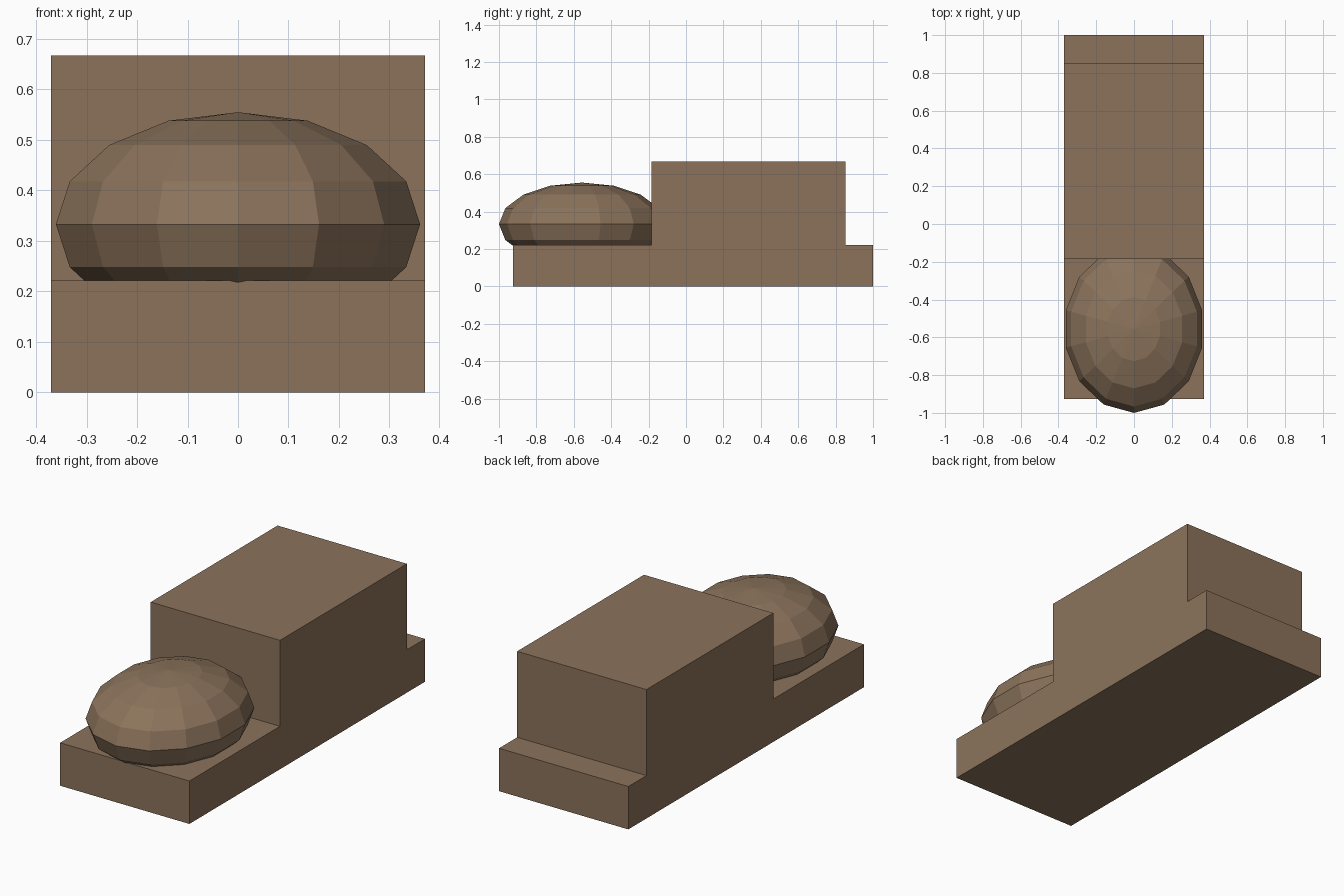
import bpy, bmesh
from mathutils import Matrix

if "Cube" in bpy.data.objects:
    bpy.data.objects.remove(bpy.data.objects["Cube"])

brown = bpy.data.materials.new("brown")
brown.diffuse_color = (0.258, 0.171, 0.105, 1)
brown.use_nodes = True
brown.node_tree.nodes["Principled BSDF"].inputs["Base Color"].default_value = brown.diffuse_color


def add_object(name, bm):
    bmesh.ops.recalc_face_normals(bm, faces=bm.faces)
    mesh = bpy.data.meshes.new(name)
    bm.to_mesh(mesh)
    bm.free()
    mesh.materials.append(brown)
    obj = bpy.data.objects.new(name, mesh)
    bpy.context.collection.objects.link(obj)
    return obj


# Stepped body: side profile (y, z) extruded across the width
HALF_WIDTH = 0.37
profile = [(-0.926, 0), (1, 0), (1, 0.222), (0.852, 0.222),
           (0.852, 0.667), (-0.185, 0.667), (-0.185, 0.222), (-0.926, 0.222)]
bm = bmesh.new()
side = bm.faces.new([bm.verts.new((-HALF_WIDTH, y, z)) for y, z in profile])
extruded = bmesh.ops.extrude_face_region(bm, geom=[side], use_keep_orig=True)
bmesh.ops.translate(bm, vec=(2 * HALF_WIDTH, 0, 0),
                    verts=[v for v in extruded["geom"] if isinstance(v, bmesh.types.BMVert)])
add_object("stepped_body", bm)

# Low-poly flattened dome, sunk into the front step and the block behind it
bm = bmesh.new()
bmesh.ops.create_uvsphere(bm, u_segments=14, v_segments=8, radius=1)
bmesh.ops.transform(bm, verts=bm.verts, matrix=Matrix.Diagonal((0.37, 0.444, 0.222, 1)))
dome = add_object("front_dome", bm)
dome.location = (0, -0.556, 0.333)
